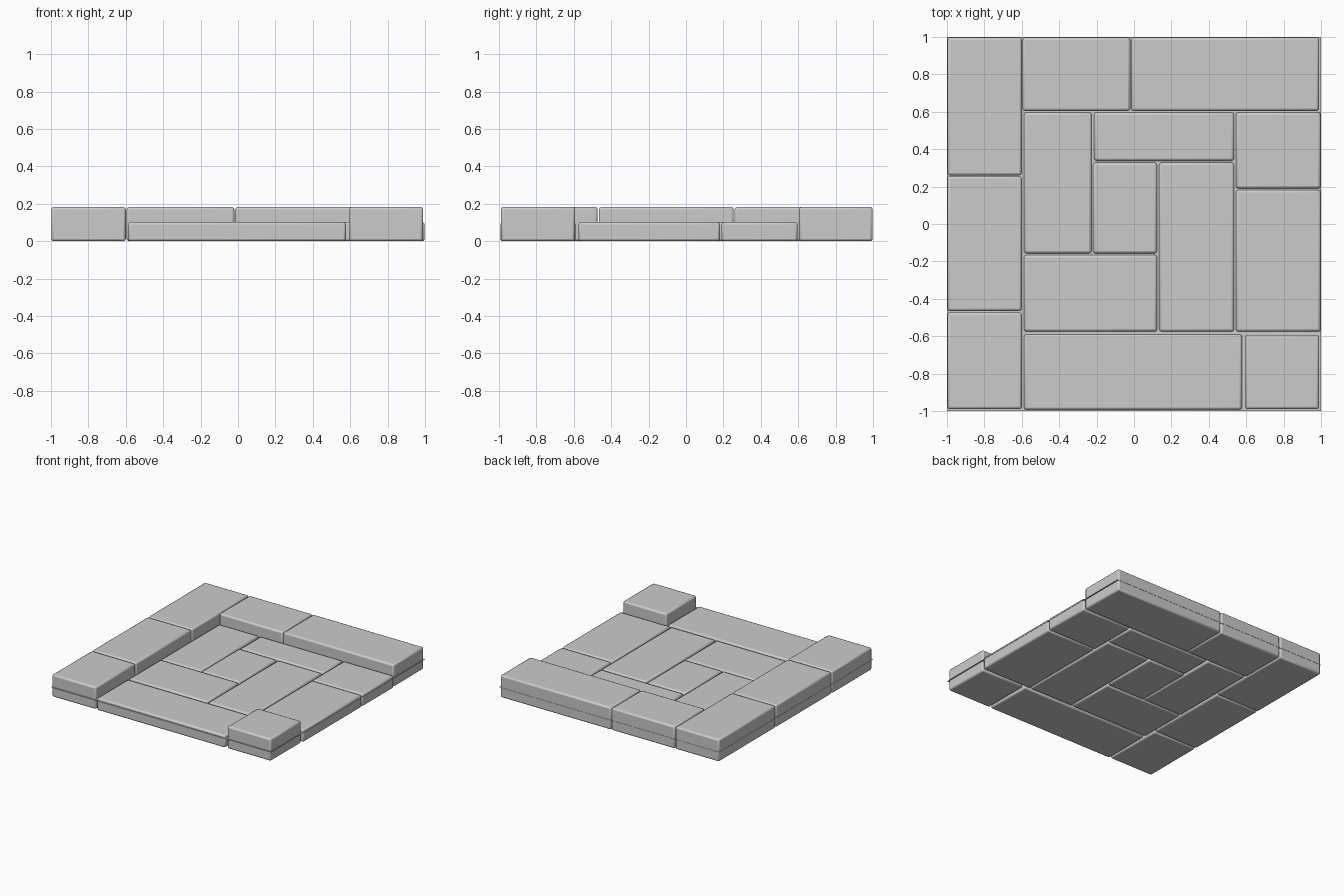
import bpy

if "Cube" in bpy.data.objects:
    bpy.data.objects.remove(bpy.data.objects["Cube"])

TALL, LOW = 0.183, 0.102


def block(name, x0, x1, y0, y1, height):
    bpy.ops.mesh.primitive_cube_add(
        size=1, location=((x0 + x1) / 2, (y0 + y1) / 2, height / 2))
    ob = bpy.context.object
    ob.name = name
    ob.scale = (x1 - x0, y1 - y0, height)
    bpy.ops.object.transform_apply(location=False, rotation=False, scale=True)
    # softly worn stone edges
    bevel = ob.modifiers.new("edge_bevel", 'BEVEL')
    bevel.width = 0.013
    bevel.segments = 2
    bpy.ops.object.shade_smooth_by_angle()
    return ob


# raised border stones
border = [
    (-0.998, -0.60, 0.26, 0.998),
    (-0.998, -0.60, -0.465, 0.255),
    (-0.998, -0.60, -0.99, -0.473),
    (-0.595, -0.02, 0.605, 0.998),
    (-0.015, 0.99, 0.605, 0.998),
    (0.595, 0.99, -0.99, -0.593),
]
for i, (x0, x1, y0, y1) in enumerate(border):
    block(f"border_stone_{i + 1}", x0, x1, y0, y1, TALL)

# lower floor slabs
floor = [
    (-0.588, -0.227, -0.157, 0.597),
    (-0.213, 0.535, 0.338, 0.597),
    (0.545, 0.998, 0.19, 0.597),
    (-0.22, 0.123, -0.157, 0.328),
    (0.135, 0.535, -0.575, 0.328),
    (0.545, 0.998, -0.575, 0.182),
    (-0.588, 0.123, -0.575, -0.165),
    (-0.588, 0.577, -0.993, -0.59),
]
for i, (x0, x1, y0, y1) in enumerate(floor):
    block(f"floor_slab_{i + 1}", x0, x1, y0, y1, LOW)

# thin mortar sheet filling the joints
bpy.ops.mesh.primitive_plane_add(size=2, location=(0, 0, 0.082))
bpy.context.object.name = "mortar"
